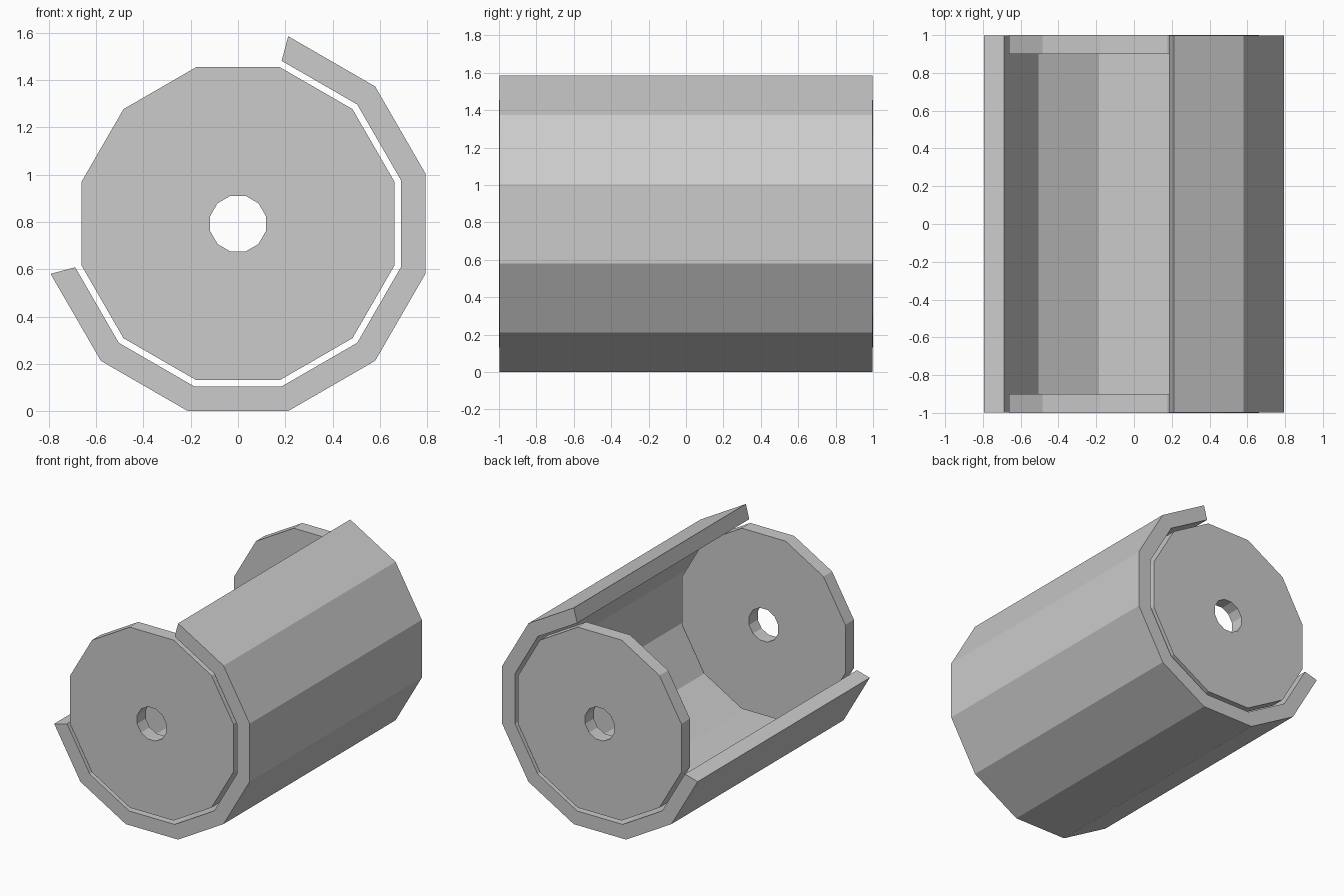
import bpy, bmesh, math

if "Cube" in bpy.data.objects:
    bpy.data.objects.remove(bpy.data.objects["Cube"])

SIDES = 12
CENTRE_Z = 0.793
STEP = 2 * math.pi / SIDES


def ring_solid(name, inner, outer, y0, y1, first_deg, count):
    """Solid 12-sided ring or partial ring along y; radii measured to the flats."""
    closed = count == SIDES
    bm = bmesh.new()
    sections = []
    for i in range(count if closed else count + 1):
        a = math.radians(first_deg) + i * STEP
        quad = []
        for r, y in ((inner, y0), (outer, y0), (outer, y1), (inner, y1)):
            R = r / math.cos(STEP / 2)
            quad.append(bm.verts.new((R * math.cos(a), y, CENTRE_Z + R * math.sin(a))))
        sections.append(quad)
    for i in range(count):
        s, t = sections[i], sections[(i + 1) % len(sections)]
        for k in range(4):
            n = (k + 1) % 4
            bm.faces.new((s[k], s[n], t[n], t[k]))
    if not closed:
        bm.faces.new(sections[0])
        bm.faces.new(sections[-1])
    bmesh.ops.recalc_face_normals(bm, faces=bm.faces)
    mesh = bpy.data.meshes.new(name)
    bm.to_mesh(mesh)
    bm.free()
    obj = bpy.data.objects.new(name, mesh)
    bpy.context.collection.objects.link(obj)
    return obj


# Open drum wall: eight flat panels from lower left round to upper right
ring_solid("drum_shell", 0.689, 0.793, -0.997, 0.997, 195, 8)

# End discs with a central axle hole
ring_solid("front_disc", 0.118, 0.662, -1.0, -0.9, 15, SIDES)
ring_solid("back_disc", 0.118, 0.662, 0.9, 1.0, 15, SIDES)
